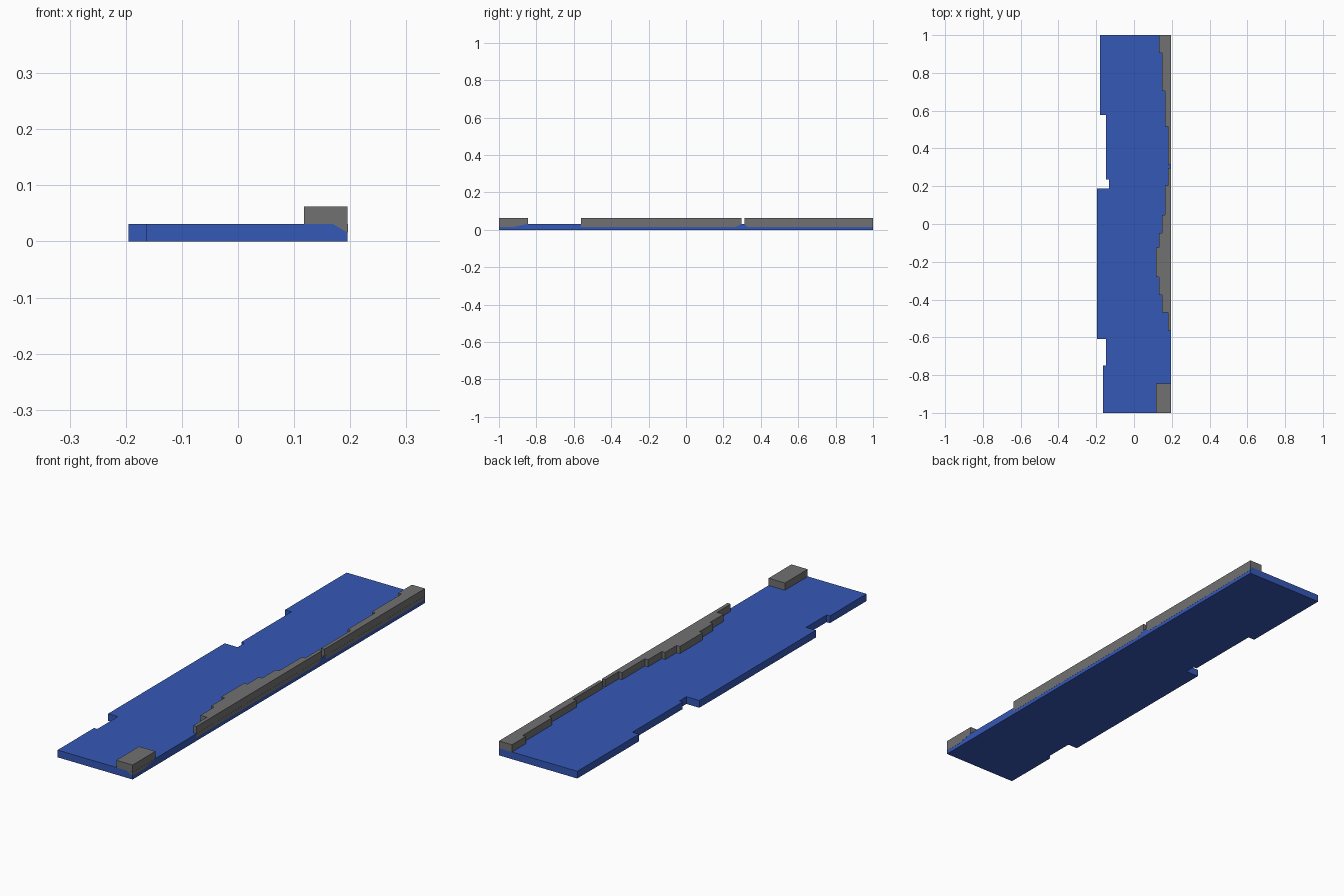
import bpy
import bmesh
from mathutils import Vector

cube = bpy.data.objects.get("Cube")
if cube:
    bpy.data.objects.remove(cube, do_unlink=True)

U = 1 / 64            # block size of the stepped design
SKIN = 0.03           # thickness of painted plates, in blocks
RIGHT, END = 12.5, 64  # half width and half length, in blocks


def material(name, rgb):
    mat = bpy.data.materials.new(name)
    mat.use_nodes = True
    mat.diffuse_color = (*rgb, 1)
    mat.node_tree.nodes["Principled BSDF"].inputs["Base Color"].default_value = (*rgb, 1)
    return mat


blue = material("blue", (0.036, 0.098, 0.47))
grey = material("grey", (0.165, 0.165, 0.165))


def prism(name, outline, place, direction, mat):
    """Extrude a flat outline; place maps each 2D point into space."""
    bm = bmesh.new()
    face = bm.faces.new([bm.verts.new(Vector(place(*p)) * U) for p in outline])
    grown = bmesh.ops.extrude_face_region(bm, geom=[face])["geom"]
    moved = [v for v in grown if isinstance(v, bmesh.types.BMVert)]
    bmesh.ops.translate(bm, verts=moved, vec=Vector(direction) * U)
    bmesh.ops.recalc_face_normals(bm, faces=bm.faces)
    mesh = bpy.data.meshes.new(name)
    bm.to_mesh(mesh)
    bm.free()
    mesh.materials.append(mat)
    obj = bpy.data.objects.new(name, mesh)
    bpy.context.collection.objects.link(obj)
    return obj


def stepped(start, steps):
    """Outline from the right edge to a stepped edge of (x, end y) runs."""
    points, y = [(RIGHT, start)], start
    for x, end in steps:
        points += [(x, y), (x, end)]
        y = end
    return points + [(RIGHT, y)]


def flat(z):
    return lambda x, y: (x, y, z)


def side(y, z):
    return (RIGHT, y, z)


def front(x, z):
    return (x, -END, z)


# Floor slab with a notched left edge
floor_steps = [(-10.5, -48), (-9.5, -39), (-12.5, 12), (-8.5, 15), (-9.5, 37), (-11.5, END)]
prism("floor_slab", stepped(-END, floor_steps), flat(0), (0, 0, 2), blue)

# Raised walls with stepped inner edges
walls = {
    "front_block": (-END, [(7.5, -54)]),
    "middle_wall": (-36, [(11.5, -30), (9.5, -24), (8.5, -18), (7.5, -8),
                          (8.5, -3), (9.5, 3), (10.5, 13), (11.5, 19)]),
    "rear_wall": (20, [(11.5, 33), (10.5, 45), (9.5, 58), (8.5, END)]),
}
for name, (start, steps) in walls.items():
    prism(name, stepped(start, steps), flat(2), (0, 0, 2), grey)

# Grey paint on the slab side below each wall: top and bottom y ranges
skirts = {
    "front_block_skirt": (-END, -54, -END, -59),
    "middle_wall_skirt": (-36, 19, -36, 17),
    "rear_wall_skirt": (20, END, 21, END),
}
for name, (top_a, top_b, low_a, low_b) in skirts.items():
    outline = [(low_a, 1), (low_b, 1), (top_b, 2), (top_a, 2)]
    prism(name, outline, side, (SKIN, 0, 0), grey)

# Grey painted corner on the front end
prism("front_corner_paint", [(10.8, 2), (RIGHT, 2), (RIGHT, 1)], front, (0, -SKIN, 0), grey)
